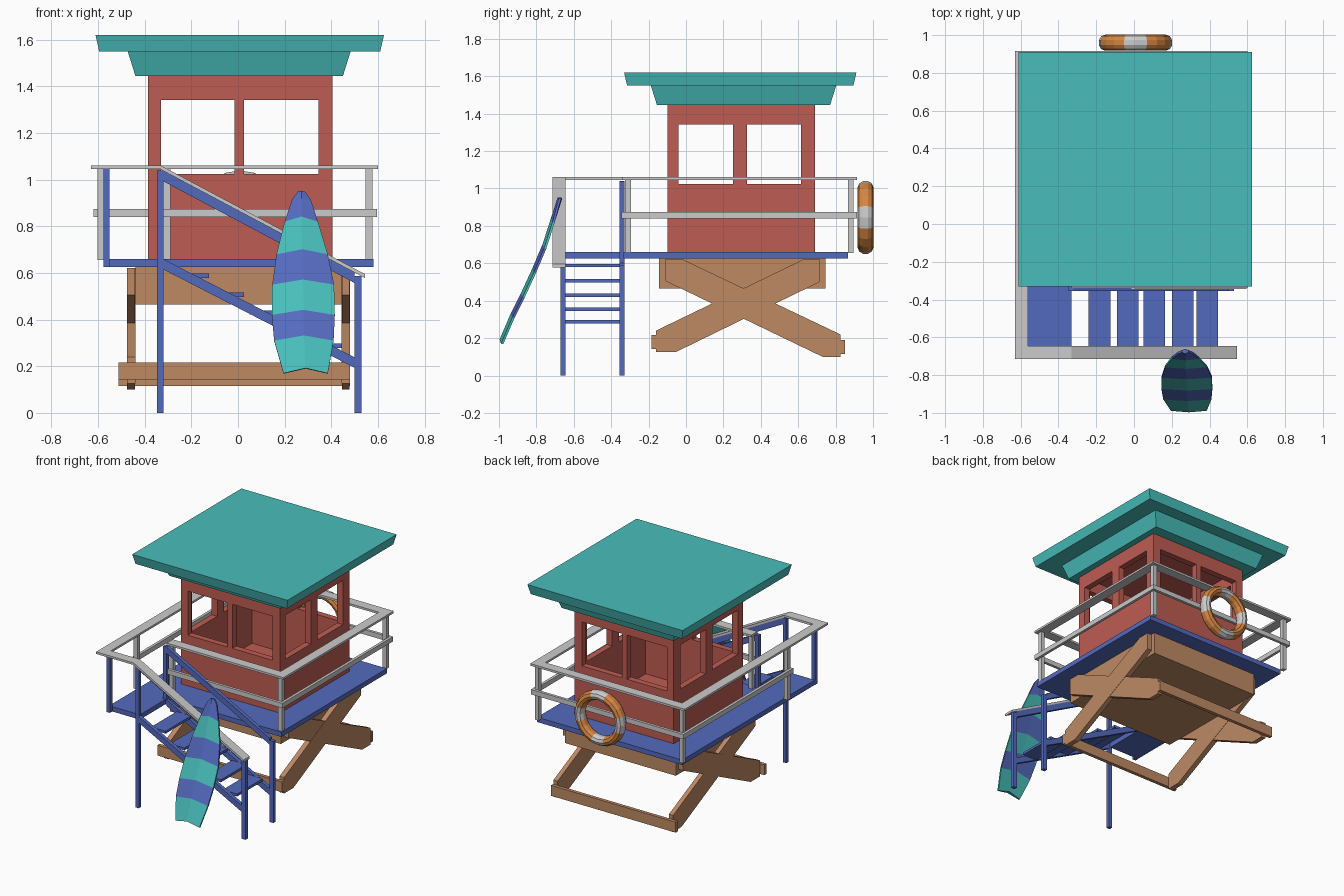
import bpy, bmesh, math

if "Cube" in bpy.data.objects:
    bpy.data.objects.remove(bpy.data.objects["Cube"])


def mat(name, r, g, b):
    m = bpy.data.materials.new(name)
    lin = [((c / 255 + 0.055) / 1.055) ** 2.4 for c in (r, g, b)]
    m.diffuse_color = (*lin, 1)
    m.use_nodes = True
    m.node_tree.nodes["Principled BSDF"].inputs["Base Color"].default_value = m.diffuse_color
    return m


TEAL = mat("teal", 72, 190, 187)
RED = mat("red", 190, 92, 82)
BLUE = mat("blue", 84, 106, 190)
WOOD = mat("wood", 190, 138, 100)
ORANGE = mat("orange", 215, 135, 65)
WHITE = mat("white", 215, 215, 215)


def finish(name, bm, *mats):
    bmesh.ops.recalc_face_normals(bm, faces=bm.faces)
    me = bpy.data.meshes.new(name)
    bm.to_mesh(me)
    bm.free()
    for m in mats:
        if m:
            me.materials.append(m)
    ob = bpy.data.objects.new(name, me)
    bpy.context.collection.objects.link(ob)
    return ob


def prism(name, pts, axis, a, b, m=None):
    """Extrude a 2D outline along an axis (the outline uses the other two axes in order)."""
    def put(p, t):
        v = list(p)
        v.insert("xyz".index(axis), t)
        return v
    bm = bmesh.new()
    lo = [bm.verts.new(put(p, a)) for p in pts]
    hi = [bm.verts.new(put(p, b)) for p in pts]
    bm.faces.new(lo)
    bm.faces.new(hi)
    n = len(pts)
    for i in range(n):
        j = (i + 1) % n
        bm.faces.new((lo[i], lo[j], hi[j], hi[i]))
    return finish(name, bm, m)


def box(name, x, y, z, m=None):
    return prism(name, [(x[0], y[0]), (x[1], y[0]), (x[1], y[1]), (x[0], y[1])], "z", *z, m)


# Roof: two flared tiers
def tier(name, x, y, z, flare):
    ob = box(name, x, y, z, TEAL)
    for v in ob.data.vertices:
        if v.co.z > sum(z) / 2:
            v.co.x += math.copysign(flare, v.co.x)
            v.co.y += math.copysign(flare, v.co.y - 0.29)


tier("roof_top", (-0.595, 0.61), (-0.315, 0.895), (1.55, 1.62), 0.016)
tier("roof_base", (-0.44, 0.45), (-0.155, 0.77), (1.445, 1.55), 0.033)

# Cabin: hollow box with window openings
cabin = box("cabin_walls", (-0.385, 0.405), (-0.10, 0.69), (0.66, 1.445), RED)
W = (1.025, 1.342)
cutters = [((-0.34, 0.36), (-0.055, 0.645), (0.68, 1.43)),
           ((-0.33, -0.015), (-0.2, 0.8), W), ((0.025, 0.345), (-0.2, 0.8), W),
           ((-0.5, 0.5), (-0.04, 0.25), W), ((-0.5, 0.5), (0.325, 0.615), W)]
for c in cutters:
    cut = box("window_cutter", *c, RED)
    cut.hide_render = True
    cut.hide_set(True)
    cut.display_type = 'WIRE'
    mod = cabin.modifiers.new("opening", 'BOOLEAN')
    mod.operation = 'DIFFERENCE'
    mod.solver = 'EXACT'
    mod.object = cut

# L-shaped deck with stair landing
prism("deck", [(-0.575, -0.645), (-0.33, -0.645), (-0.33, -0.335), (0.58, -0.335),
               (0.58, 0.865), (-0.575, 0.865)], "z", 0.625, 0.66, BLUE)

# Grey railing: top rails, middle rails, posts
T, M = (1.045, 1.06), (0.84, 0.875)
box("top_rail_left", (-0.63, -0.56), (-0.715, 0.915), T)
box("top_rail_right", (0.53, 0.60), (-0.34, 0.915), T)
box("top_rail_back", (-0.56, 0.53), (0.845, 0.915), T)
box("top_rail_front", (-0.33, 0.53), (-0.34, -0.27), T)
box("top_rail_landing", (-0.56, -0.33), (-0.715, -0.645), T)
box("mid_rail_left", (-0.62, -0.60), (-0.335, 0.915), M)
box("mid_rail_right", (0.575, 0.595), (-0.345, 0.915), M)
box("mid_rail_back", (-0.60, 0.575), (0.895, 0.915), M)
box("mid_rail_front", (-0.32, 0.575), (-0.345, -0.325), M)
for x, y in [(-0.603, -0.325), (-0.603, 0.865), (0.547, -0.325), (0.547, 0.865), (-0.32, -0.325)]:
    box("rail_post", (x, x + 0.03), (y, y + 0.03), (0.655, 1.045))


# Staircase
def slope(name, x0, z0, x1, z1, h, y, m=None):
    prism(name, [(x0, z0 - h), (x1, z1 - h), (x1, z1), (x0, z0)], "y", *y, m)


slope("sloped_top_rail", -0.33, 1.06, 0.545, 0.595, 0.017, (-0.715, -0.645))
for y in [(-0.672, -0.645), (-0.355, -0.328)]:
    slope("stair_handrail", -0.32, 1.038, 0.50, 0.602, 0.045, y, BLUE)
    slope("stair_stringer", -0.32, 0.66, 0.50, 0.238, 0.045, y, BLUE)
    box("stair_front_leg", (0.50, 0.53), y, (0, 0.587), BLUE)
box("stair_tall_leg", (-0.347, -0.32), (-0.672, -0.645), (0, 1.04), BLUE)
box("stair_top_post", (-0.347, -0.32), (-0.355, -0.328), (0.625, 1.04), BLUE)
box("landing_post", (-0.577, -0.55), (-0.672, -0.645), (0.625, 1.045), BLUE)
for x, z in [(-0.24, 0.588), (-0.09, 0.507), (0.05, 0.43), (0.20, 0.355), (0.33, 0.288)]:
    box("stair_tread", (x, x + 0.115), (-0.645, -0.355), (z - 0.009, z + 0.009), BLUE)

# Wooden base: block, crossed legs, skids
box("base_block", (-0.44, 0.443), (-0.145, 0.745), (0.465, 0.625), WOOD)
for x in (-0.477, 0.443):
    prism("cross_leg_forward", [(-0.16, 0.24), (-0.16, 0.125), (-0.055, 0.125), (0.715, 0.50),
                                (0.715, 0.622), (0.63, 0.622)], "x", x, x + 0.037, WOOD)
    prism("cross_leg_backward", [(0.825, 0.22), (0.825, 0.10), (0.73, 0.10), (-0.11, 0.505),
                                 (-0.11, 0.622), (-0.02, 0.622)], "x", x + 0.002, x + 0.035, WOOD)
box("front_skid", (-0.513, 0.48), (-0.185, -0.16), (0.143, 0.217), WOOD)
box("back_skid", (-0.513, 0.48), (0.825, 0.85), (0.115, 0.19), WOOD)

# Surfboard: striped rows of (left, right, z, y)
rows = [(0.195, 0.385, 0.17, -0.985), (0.155, 0.41, 0.31, -0.925), (0.145, 0.415, 0.42, -0.87),
        (0.147, 0.412, 0.55, -0.81), (0.165, 0.385, 0.68, -0.755), (0.20, 0.343, 0.82, -0.71),
        (0.232, 0.312, 0.915, -0.685), (0.255, 0.288, 0.948, -0.675)]
bm = bmesh.new()
grid = []
for l, r, z, y in rows:
    peak = 0.022 if z < 0.9 else 0.004
    front = [bm.verts.new(p) for p in ((l, y - 0.004, z), ((l + r) / 2, y - 0.012, z + peak), (r, y - 0.004, z))]
    back = [bm.verts.new(p) for p in ((r, y + 0.008, z - 0.002), ((l + r) / 2, y + 0.014, z + peak - 0.002),
                                      (l, y + 0.008, z - 0.002))]
    grid.append(front + back)
for i in range(len(rows) - 1):
    for k in range(6):
        n = (k + 1) % 6
        f = bm.faces.new((grid[i][k], grid[i][n], grid[i + 1][n], grid[i + 1][k]))
        f.material_index = 0 if i in (0, 2, 4) else 1
for g, mi in ((grid[0], 0), (grid[-1], 1)):
    for q in ((0, 1, 4, 5), (1, 2, 3, 4)):
        bm.faces.new([g[k] for k in q]).material_index = mi
finish("surfboard", bm, TEAL, BLUE)

# Life ring hung on the back rail
bm = bmesh.new()
N, K = 20, 10
ring = []
for i in range(N):
    a = 2 * math.pi * i / N
    ring.append([])
    for k in range(K):
        t = 2 * math.pi * (k + 0.5) / K
        r = 0.162 + 0.034 * math.cos(t)
        ring[-1].append(bm.verts.new((0.008 + r * math.cos(a), 0.96 + 0.042 * math.sin(t),
                                      0.845 + r * math.sin(a))))
for i in range(N):
    for k in range(K):
        j, n = (i + 1) % N, (k + 1) % K
        f = bm.faces.new((ring[i][k], ring[j][k], ring[j][n], ring[i][n]))
        f.material_index = 1 if i % 5 in (0, 4) else 0
finish("life_ring", bm, ORANGE, WHITE)
